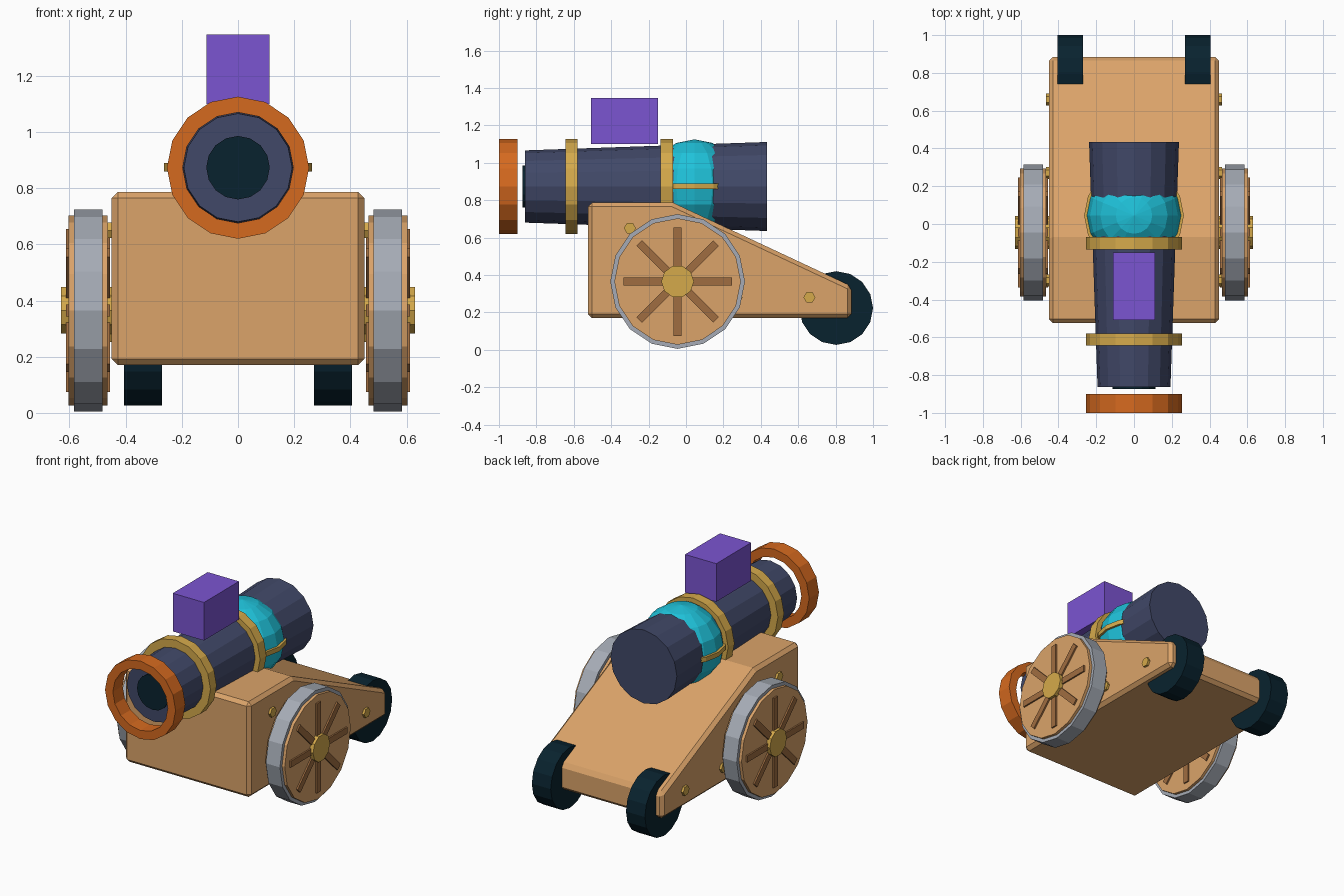
import bpy, bmesh, math
from mathutils import Matrix, Vector

if "Cube" in bpy.data.objects:
    bpy.data.objects.remove(bpy.data.objects["Cube"])


def material(name, r, g, b):
    m = bpy.data.materials.new(name)
    m.diffuse_color = tuple((c / 255) ** 2.2 for c in (r, g, b)) + (1,)
    m.use_nodes = True
    m.node_tree.nodes["Principled BSDF"].inputs["Base Color"].default_value = m.diffuse_color
    return m


WOOD = material("light wood", 218, 162, 105)
BROWN = material("dark wood", 158, 109, 67)
GOLD = material("gold", 212, 168, 76)
GREY = material("steel grey", 164, 170, 180)
NAVY = material("navy iron", 67, 74, 104)
DARK = material("dark teal", 17, 39, 50)
ORANGE = material("orange", 212, 105, 36)
CYAN = material("cyan", 36, 192, 216)
PURPLE = material("purple", 122, 85, 208)


def finish(bm, name, mat):
    bmesh.ops.remove_doubles(bm, verts=bm.verts, dist=1e-5)
    bmesh.ops.recalc_face_normals(bm, faces=bm.faces)
    me = bpy.data.meshes.new(name)
    bm.to_mesh(me)
    bm.free()
    me.materials.append(mat)
    ob = bpy.data.objects.new(name, me)
    bpy.context.collection.objects.link(ob)
    return ob


def turned(name, mat, axis, centre, outer, inner, a0, a1, sides=16):
    """Cylinder, cone or ring along an axis; outer is (r at a0, r at a1)."""
    def point(r, a, t):
        u, v = r * math.cos(t), r * math.sin(t)
        p = {"x": (a, u, v), "y": (u, a, v), "z": (u, v, a)}[axis]
        return Vector(p) + Vector(centre)
    bm = bmesh.new()
    profile = [(outer[0], a0), (outer[1], a1)]
    if inner:
        profile += [(inner, a1), (inner, a0)]
    loops = [[bm.verts.new(point(r, a, math.tau * i / sides)) for i in range(sides)]
             for r, a in profile]
    pairs = list(zip(loops, loops[1:]))
    if inner:
        pairs.append((loops[-1], loops[0]))
    else:
        bm.faces.new(loops[0])
        bm.faces.new(loops[1])
    for p, q in pairs:
        for i in range(sides):
            j = (i + 1) % sides
            bm.faces.new((p[i], p[j], q[j], q[i]))
    return finish(bm, name, mat)


def box(bm, lo, hi, turn=Matrix()):
    lo, hi = Vector(lo), Vector(hi)
    bmesh.ops.create_cube(bm, size=1, matrix=turn @ Matrix.Translation((lo + hi) / 2)
                          @ Matrix.Diagonal((*(hi - lo), 1)))


# Carriage: wedge profile extruded across, with chamfered edges
bm = bmesh.new()
outline = [(-.525, .17), (.885, .17), (.885, .34), (-.07, .787), (-.525, .787)]
face = bm.faces.new([bm.verts.new((-.45, y, z)) for y, z in outline])
ext = bmesh.ops.extrude_face_region(bm, geom=[face])
bmesh.ops.translate(bm, vec=(.9, 0, 0),
                    verts=[v for v in ext["geom"] if isinstance(v, bmesh.types.BMVert)])
carriage = finish(bm, "carriage", WOOD)
bev = carriage.modifiers.new("chamfer", "BEVEL")
bev.width, bev.segments = .022, 1

# Wheels and bolts on both sides
WY, WZ = -.045, .365
for s, label in ((1, "right"), (-1, "left")):
    hub_at = (0, WY, WZ)
    turned(f"front_wheel_disc_{label}", WOOD, "x", hub_at, (.338, .338), 0, s * .465, s * .603)
    turned(f"front_wheel_tyre_{label}", GREY, "x", hub_at, (.36, .36), .33, s * .483, s * .584)
    turned(f"front_wheel_hub_{label}", GOLD, "x", hub_at, (.087, .087), 0, s * .44, s * .63, 10)
    bm = bmesh.new()
    for i in range(8):
        turn = Matrix.Translation(hub_at) @ Matrix.Rotation(i * math.pi / 4, 4, "X")
        xs = sorted((s * .456, s * .613))
        box(bm, (xs[0], .06, -.021), (xs[1], .29, .021), turn)
    finish(bm, f"front_wheel_spokes_{label}", BROWN)
    turned(f"rear_wheel_{label}", DARK, "x", (0, .803, .223), (.197, .197), 0, s * .27, s * .405)
    for n, (y, z) in enumerate(((-.30, .65), (.27, .28), (.66, .28))):
        turned(f"bolt_{label}_{n}", GOLD, "x", (0, y, z), (.032, .032), 0, s * .43, s * .465, 6)

# Barrel with dark bore, bands and muzzle ring
AXIS = (0, 0, .873)
turned("barrel", NAVY, "y", AXIS, (.193, .238), 0, -.862, .433)
turned("bore", DARK, "y", AXIS, (.113, .113), 0, -.873, -.80)
turned("muzzle_ring", ORANGE, "y", AXIS, (.253, .253), .197, -1.0, -.90)
turned("front_band", GOLD, "y", AXIS, (.253, .253), .197, -.643, -.58)
turned("rear_band", GOLD, "y", AXIS, (.253, .253), .197, -.135, -.07)

# Globe set in the barrel with a thin belt
bm = bmesh.new()
bmesh.ops.create_uvsphere(bm, u_segments=16, v_segments=8, radius=.252,
                          matrix=Matrix.Translation((0, .045, .873)))
finish(bm, "globe", CYAN)
turned("globe_belt", GOLD, "z", (0, .045, .873), (.264, .264), .245, -.014, .016)

# Sight block above the barrel
bm = bmesh.new()
box(bm, (-.112, -.508, 1.10), (.112, -.15, 1.347))
finish(bm, "sight_block", PURPLE)
